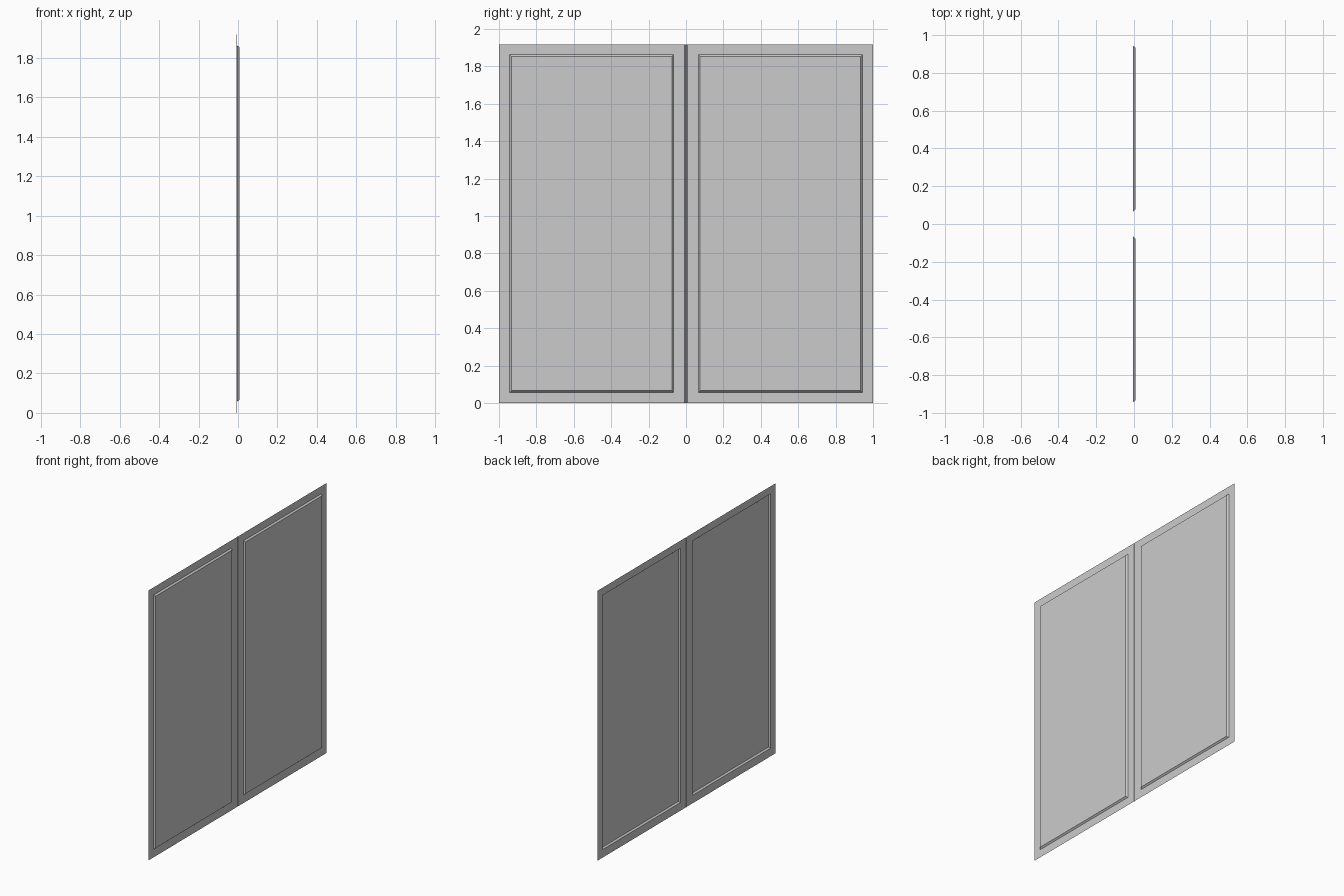
import bpy, bmesh

if "Cube" in bpy.data.objects:
    bpy.data.objects.remove(bpy.data.objects["Cube"])

HEIGHT = 1.917
FRAME_X, PANEL_X, GROOVE_X = -0.004, 0.007, -0.007
GAP = 0.007


def finish(name, bm):
    mesh = bpy.data.meshes.new(name)
    bm.to_mesh(mesh)
    bm.free()
    obj = bpy.data.objects.new(name, mesh)
    bpy.context.collection.objects.link(obj)
    return obj


def rect(bm, x, y0, y1, z0, z1):
    return [bm.verts.new((x, y, z)) for y, z in
            ((y0, z0), (y1, z0), (y1, z1), (y0, z1))]


def door(name, y0, y1, p0, p1):
    """Sheet door leaf with a raised, bevel-edged panel facing +x."""
    bm = bmesh.new()
    b = 0.009
    rings = [rect(bm, FRAME_X, y0, y1, 0, HEIGHT),
             rect(bm, FRAME_X, p0, p1, 0.057, 1.863),
             rect(bm, PANEL_X, p0 + b, p1 - b, 0.057 + b, 1.863 - b)]
    for outer, inner in zip(rings, rings[1:]):
        for i in range(4):
            j = (i + 1) % 4
            bm.faces.new((outer[i], outer[j], inner[j], inner[i]))
    bm.faces.new(rings[-1])
    return finish(name, bm)


# Two door leaves
door("left_door", -1.0, -GAP, -0.943, -0.067)
door("right_door", GAP, 1.0, 0.067, 0.943)

# Narrow recessed seam between the leaves
bm = bmesh.new()
profile = [(FRAME_X, -GAP), (GROOVE_X, -0.004), (GROOVE_X, 0.004), (FRAME_X, GAP)]
cols = [[bm.verts.new((x, y, z)) for z in (0, HEIGHT)] for x, y in profile]
for a, c in zip(cols, cols[1:]):
    bm.faces.new((a[0], c[0], c[1], a[1]))
finish("centre_seam", bm)
